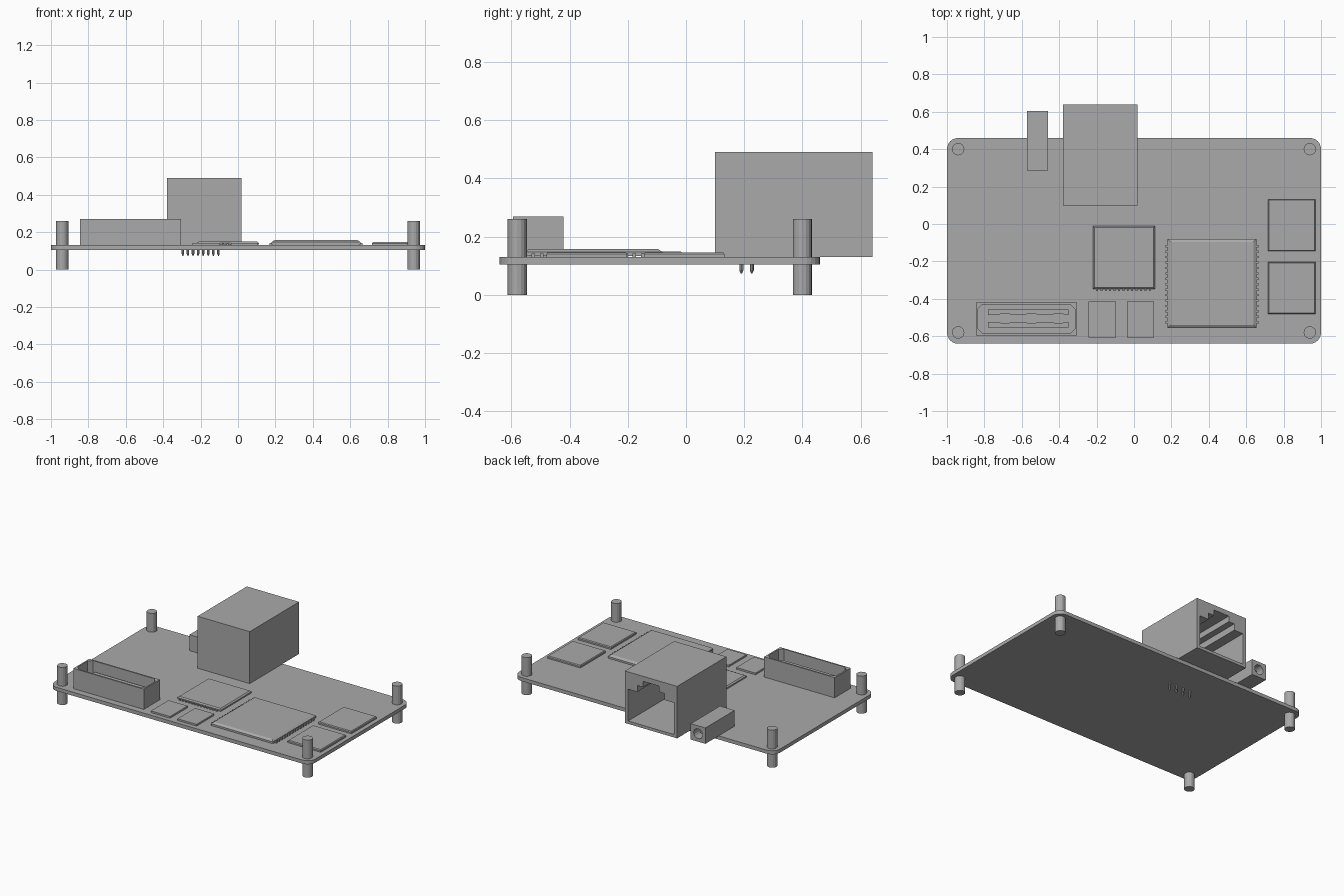
import bpy, bmesh, math
from mathutils import Matrix, Vector

if "Cube" in bpy.data.objects:
    bpy.data.objects.remove(bpy.data.objects["Cube"])

grey = bpy.data.materials.new("plain_grey")
grey.use_nodes = True
colour = (0.4, 0.4, 0.4, 1)
grey.diffuse_color = colour
grey.node_tree.nodes["Principled BSDF"].inputs["Base Color"].default_value = colour

BOARD_TOP = 0.13


def finish(name, bm):
    bmesh.ops.recalc_face_normals(bm, faces=bm.faces)
    me = bpy.data.meshes.new(name)
    bm.to_mesh(me)
    bm.free()
    me.materials.append(grey)
    ob = bpy.data.objects.new(name, me)
    bpy.context.collection.objects.link(ob)
    return ob


def prism(name, outline, start, end, axis="z"):
    """Extrude a 2D outline along z (points are x, y) or y (points are x, z)."""
    bm = bmesh.new()
    place = (lambda p: (p[0], p[1], start)) if axis == "z" else (lambda p: (p[0], start, p[1]))
    face = bm.faces.new([bm.verts.new(place(p)) for p in outline])
    new = bmesh.ops.extrude_face_region(bm, geom=[face])["geom"]
    step = Vector((0, 0, end - start)) if axis == "z" else Vector((0, end - start, 0))
    bmesh.ops.translate(bm, vec=step, verts=[g for g in new if isinstance(g, bmesh.types.BMVert)])
    return finish(name, bm)


def rect(x0, x1, y0, y1):
    return [(x0, y0), (x1, y0), (x1, y1), (x0, y1)]


def box(name, x0, x1, y0, y1, z0, z1):
    return prism(name, rect(x0, x1, y0, y1), z0, z1)


def circle(cx, cy, r, n=16):
    return [(cx + r * math.cos(math.tau * i / n), cy + r * math.sin(math.tau * i / n)) for i in range(n)]


def cut(target, cutter):
    mod = target.modifiers.new("cut", "BOOLEAN")
    mod.object, mod.solver = cutter, "EXACT"
    bpy.context.view_layer.update()
    shaped = target.evaluated_get(bpy.context.evaluated_depsgraph_get())
    me = bpy.data.meshes.new_from_object(shaped)
    target.modifiers.clear()
    target.data = me
    bpy.data.objects.remove(cutter)


def chip(name, x0, x1, y0, y1, top, slope, z0=BOARD_TOP):
    """Flat package whose top edges slope inwards."""
    ob = box(name, x0, x1, y0, y1, z0, top)
    bm = bmesh.new()
    bm.from_mesh(ob.data)
    lid = max(bm.faces, key=lambda f: f.calc_center_median().z)
    bmesh.ops.inset_individual(bm, faces=[lid], thickness=slope)
    for v in bm.verts:
        if v not in lid.verts and v.co.z > z0 + 0.001:
            v.co.z -= min(slope, 0.45 * (top - z0))
    bm.to_mesh(ob.data)
    bm.free()
    return ob


# Circuit board with rounded corners
outline = []
for cx, cy, turn in ((0.94, 0.4, 0), (-0.94, 0.4, 1), (-0.94, -0.58, 2), (0.94, -0.58, 3)):
    for i in range(7):
        a = math.pi / 2 * (turn + i / 6)
        outline.append((cx + 0.06 * math.cos(a), cy + 0.06 * math.sin(a)))
prism("circuit_board", outline, 0.105, BOARD_TOP)

# Stand-off posts
for side, x in (("left", 0.94), ("right", -0.94)):
    for end, y in (("front", -0.58), ("back", 0.4)):
        prism(f"{end}_{side}_post", circle(x, y, 0.033), 0, 0.26)

# Network socket with a stepped opening at the back
socket = box("network_socket", -0.38, 0.02, 0.1, 0.64, BOARD_TOP, 0.49)
mid = -0.18
half = [(0.175, 0.15), (0.175, 0.37), (0.105, 0.37), (0.105, 0.415), (0.06, 0.415), (0.06, 0.455)]
opening = [(mid + x, z) for x, z in half] + [(mid - x, z) for x, z in reversed(half)]
cut(socket, prism("socket_cutter", opening, 0.22, 0.7, "y"))

# Tapered solder pins under the socket, in two staggered rows
for i in range(8):
    bm = bmesh.new()
    x, y = -0.295 + 0.0272 * i, (0.19, 0.226)[i % 2]
    for r1, r2, z0, z1 in ((0.007, 0.007, 0.085, 0.106), (0.002, 0.007, 0.073, 0.085)):
        bmesh.ops.create_cone(bm, cap_ends=True, segments=8, radius1=r1, radius2=r2, depth=z1 - z0,
                              matrix=Matrix.Translation((x, y, (z0 + z1) / 2)))
    finish(f"solder_pin_{i + 1}", bm)

# Power jack with a round hole and centre pin
jack = box("power_jack", -0.572, -0.46, 0.285, 0.605, BOARD_TOP, 0.24)
cut(jack, prism("jack_cutter", circle(-0.516, 0.185, 0.034), 0.4, 0.7, "y"))
prism("jack_pin", circle(-0.516, 0.185, 0.011, 10), 0.39, 0.57, "y")

# Header connector: open shell with two wavy contact bars
header = box("header_shell", -0.845, -0.305, -0.595, -0.42, BOARD_TOP, 0.27)
c = 0.025
x0, x1, y0, y1 = -0.835, -0.315, -0.585, -0.43
well = [(x0 + c, y0), (x1 - c, y0), (x1, y0 + c), (x1, y1 - c),
        (x1 - c, y1), (x0 + c, y1), (x0, y1 - c), (x0, y0 + c)]
cut(header, prism("header_cutter", well, 0.165, 0.3))
for name, sign in (("back_contact_bar", 1), ("front_contact_bar", -1)):
    wave = [(-0.78 + 0.43 * i / 12, -0.505 + sign * (0.018 + 0.006 * (i // 2 % 2))) for i in range(13)]
    edge = -0.505 + sign * 0.048
    prism(name, wave + [(-0.35, edge), (-0.78, edge)], 0.16, 0.21)

# Chips
chip("processor", 0.18, 0.655, -0.555, -0.08, 0.157, 0.022, 0.134)
chip("controller_chip", -0.22, 0.112, -0.348, -0.01, 0.149, 0.012, 0.133)
chip("back_memory_chip", 0.717, 0.97, -0.145, 0.132, 0.146, 0.006)
chip("front_memory_chip", 0.717, 0.97, -0.48, -0.203, 0.146, 0.006)
box("right_small_chip", -0.242, -0.095, -0.608, -0.415, BOARD_TOP, 0.142)
box("left_small_chip", -0.038, 0.108, -0.608, -0.415, BOARD_TOP, 0.142)

# Chip legs
for side, x in (("right", 0.177), ("left", 0.658)):
    for i in range(15):
        y = -0.525 + 0.029 * i
        box(f"processor_{side}_leg_{i + 1}", x - 0.008, x + 0.008, y - 0.006, y + 0.006, BOARD_TOP, 0.142)
for i in range(13):
    x = -0.198 + 0.0235 * i
    box(f"controller_leg_{i + 1}", x - 0.005, x + 0.005, -0.358, -0.34, BOARD_TOP, 0.14)
